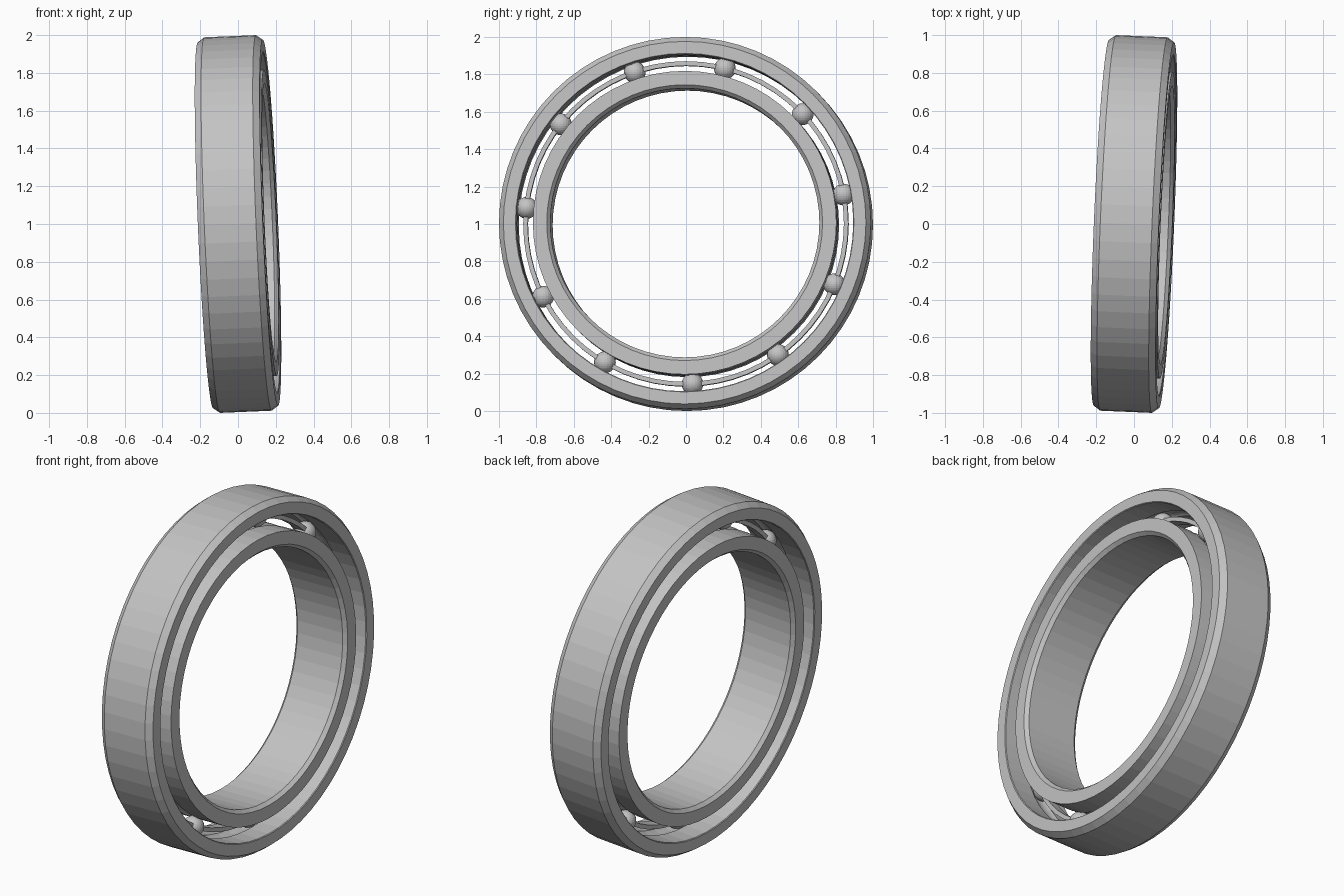
import bpy, bmesh, math
from mathutils import Vector, Matrix

if "Cube" in bpy.data.objects:
    bpy.data.objects.remove(bpy.data.objects["Cube"])

SEGMENTS = 64
HALF = 0.172            # half width of the bearing
PITCH = 0.857           # radius of the ball circle
BALL = 0.058
BALL_COUNT = 11

# Whole bearing leans slightly off the x axis
lean = Vector((1, 0, 0)).rotation_difference(Vector((1, -0.042, 0.042))).to_matrix().to_4x4()
PLACE = Matrix.Translation((0, 0, 1)) @ lean

steel = bpy.data.materials.new("grey steel")
steel.use_nodes = True
GREY = (0.55, 0.55, 0.55, 1)
steel.diffuse_color = GREY
steel.node_tree.nodes["Principled BSDF"].inputs["Base Color"].default_value = GREY


def finish(name, bm):
    bmesh.ops.recalc_face_normals(bm, faces=bm.faces)
    bm.transform(PLACE)
    mesh = bpy.data.meshes.new(name)
    bm.to_mesh(mesh)
    bm.free()
    mesh.materials.append(steel)
    obj = bpy.data.objects.new(name, mesh)
    bpy.context.collection.objects.link(obj)
    return obj


def lathe(name, profile):
    """Turn a closed (x, radius) profile about the x axis."""
    bm = bmesh.new()
    rings = []
    for i in range(SEGMENTS):
        a = math.tau * i / SEGMENTS
        rings.append([bm.verts.new((x, r * math.cos(a), r * math.sin(a))) for x, r in profile])
    n = len(profile)
    for i, ring in enumerate(rings):
        after = rings[(i + 1) % SEGMENTS]
        for j in range(n):
            k = (j + 1) % n
            bm.faces.new((ring[j], ring[k], after[k], after[j]))
    return finish(name, bm)


def groove(wall, side):
    """Arc of the ball track cut into a wall; side is +1 outward, -1 inward."""
    radius = BALL + 0.002
    reach = math.acos(abs(wall - PITCH) / radius)
    angles = [reach * (i / 4 - 1) for i in range(9)]
    return [(radius * math.sin(a), PITCH + side * radius * math.cos(a)) for a in angles]


# Outer race: chamfered outside, ball track inside
outer_wall, outer_rim = 0.902, 0.995
lathe("outer_race", [(HALF, outer_wall + 0.004), (HALF, outer_rim - 0.025),
                     (HALF - 0.035, outer_rim), (0.035 - HALF, outer_rim),
                     (-HALF, outer_rim - 0.025), (-HALF, outer_wall + 0.004),
                     (0.004 - HALF, outer_wall)] + groove(outer_wall, 1)
      + [(HALF - 0.004, outer_wall)])

# Inner race: chamfered bore, ball track outside
inner_wall, bore = 0.812, 0.72
lathe("inner_race", [(HALF, inner_wall), (HALF, bore + 0.018), (HALF - 0.02, bore),
                     (0.02 - HALF, bore), (-HALF, bore + 0.018), (-HALF, inner_wall)]
      + groove(inner_wall, -1))

# Cage band running through the balls
lathe("cage_band", [(0.03, 0.846), (0.03, 0.87), (-0.03, 0.87), (-0.03, 0.846)])

# Balls, evenly spaced round the track
for i in range(BALL_COUNT):
    a = math.radians(76) + math.tau * i / BALL_COUNT
    bm = bmesh.new()
    spot = Matrix.Translation((0, PITCH * math.cos(a), PITCH * math.sin(a)))
    bmesh.ops.create_uvsphere(bm, u_segments=24, v_segments=16, radius=BALL, matrix=spot)
    finish(f"ball_{i + 1}", bm)
